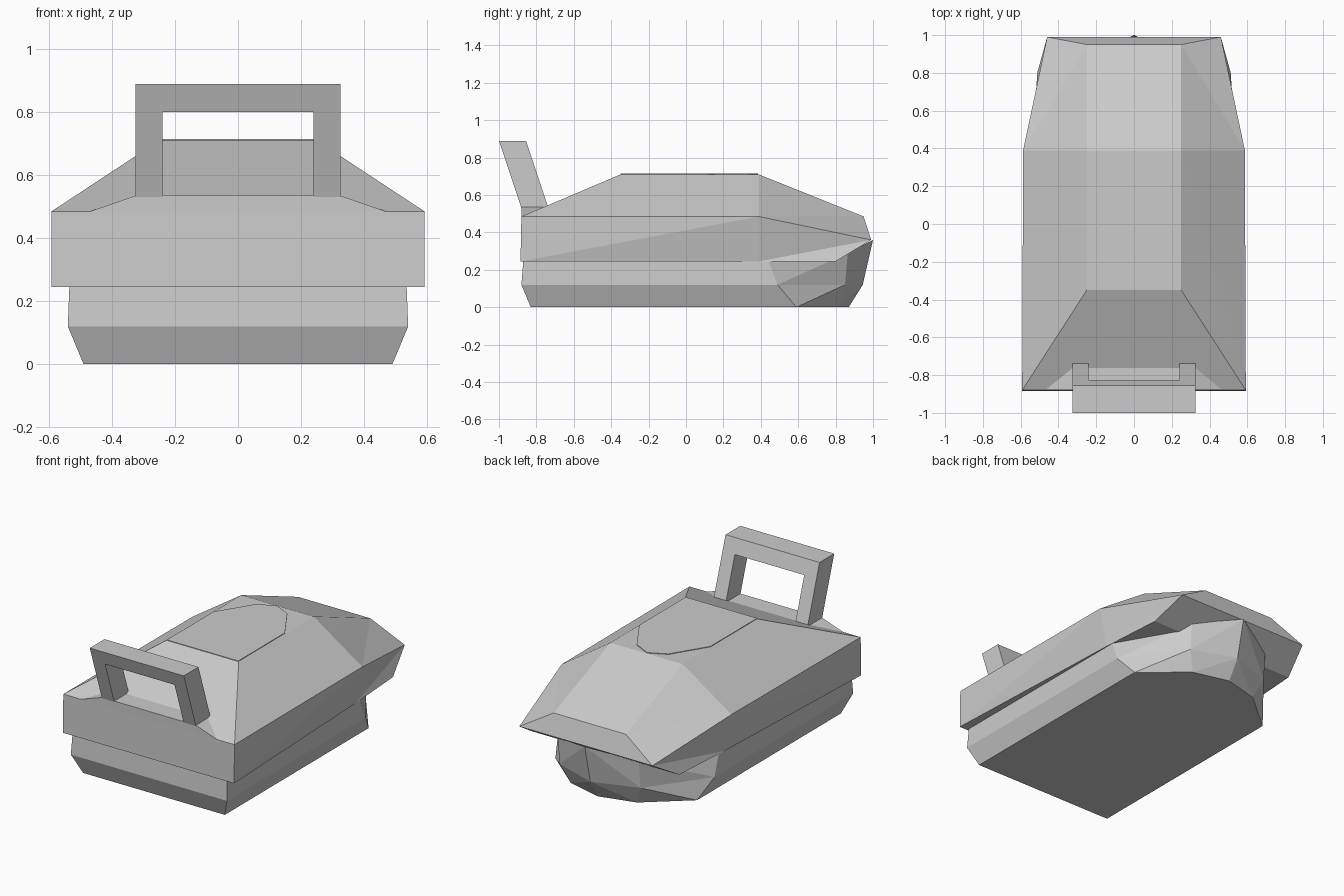
import bpy, bmesh

if "Cube" in bpy.data.objects:
    bpy.data.objects.remove(bpy.data.objects["Cube"])


def finish(bm, name):
    bmesh.ops.remove_doubles(bm, verts=bm.verts, dist=0.0005)
    bmesh.ops.dissolve_degenerate(bm, edges=bm.edges, dist=0.0005)
    bmesh.ops.recalc_face_normals(bm, faces=bm.faces)
    mesh = bpy.data.meshes.new(name)
    bm.to_mesh(mesh)
    bm.free()
    obj = bpy.data.objects.new(name, mesh)
    bpy.context.collection.objects.link(obj)
    return obj


def half_loft(name, rings):
    """Triangulated strips between half outlines, mirrored across x = 0."""
    bm = bmesh.new()
    for side in (1, -1):
        grid = [[bm.verts.new((side * x, y, z)) for x, y, z in r] for r in rings]
        for a, b in zip(grid, grid[1:]):
            for i in range(len(a) - 1):
                bm.faces.new((a[i], a[i + 1], b[i + 1]))
                bm.faces.new((a[i], b[i + 1], b[i]))
    return finish(bm, name)


def prism(name, outline, offset):
    """Outline polygon swept along an offset vector."""
    bm = bmesh.new()
    face = bm.faces.new([bm.verts.new(p) for p in outline])
    res = bmesh.ops.extrude_face_region(bm, geom=[face], use_keep_orig=True)
    verts = [g for g in res["geom"] if isinstance(g, bmesh.types.BMVert)]
    bmesh.ops.translate(bm, verts=verts, vec=offset)
    return finish(bm, name)


# Lower hull: flat bottom, chamfered sides, faceted rounded nose
half_loft("lower_hull", [
    [(0, -.83, 0), (0, -.83, 0), (0, .59, 0), (0, .82, 0), (0, .87, 0)],
    [(0, -.83, 0), (.49, -.83, 0), (.49, .59, 0), (.23, .81, 0), (0, .87, 0)],
    [(0, -.88, .12), (.54, -.88, .12), (.54, .49, .12), (.28, .85, .12), (0, .945, .12)],
    [(0, -.87, .25), (.535, -.87, .25), (.535, .44, .25), (.28, .865, .29), (0, 1.0, .36)],
])

# Upper shell: slab sides, sloped roof, wedge nose
half_loft("upper_shell", [
    [(0, -.885, .245), (0, -.885, .245), (0, .39, .245), (0, .8, .245), (0, .99, .36)],
    [(0, -.885, .245), (.592, -.885, .245), (.54, .39, .245), (.512, .8, .245), (.46, .99, .36)],
    [(0, -.88, .485), (.592, -.88, .485), (.587, .39, .485), (.46, .99, .36), (.46, .99, .36)],
    [(0, -.35, .71), (.25, -.35, .71), (.25, .39, .71), (.25, .95, .485), (.25, .95, .485)],
    [(0, -.35, .71), (0, -.35, .71), (0, .39, .71), (0, .95, .485), (0, .95, .485)],
])

# Nose lip closing the front wedge
bm = bmesh.new()
bm.faces.new([bm.verts.new(p) for p in
              [(-.46, .99, .36), (.46, .99, .36), (.25, .95, .485), (-.25, .95, .485)]])
finish(bm, "nose_lip")

# Thin raised hatch on the roof with a pointed end
right = [(.247, -.35), (.247, .11), (.11, .33)]
outline = right + [(0, .385)] + [(-x, y) for x, y in reversed(right)]
prism("roof_hatch", [(x, y, .70) for x, y in outline], (0, 0, .014))

# Ledge under the handle
prism("handle_ledge", [(-.47, -.88, .485), (.47, -.88, .485),
                       (.325, -.88, .535), (-.325, -.88, .535)], (0, .15, 0))

# Leaning U-shaped handle
half = [(.325, .53), (.325, .89), (-.325, .89), (-.325, .53),
        (-.24, .53), (-.24, .80), (.24, .80), (.24, .53)]
lean = -.12 / .36
prism("handle", [(x, -.88 + (z - .53) * lean, z) for x, z in half], (0, .145, 0))
